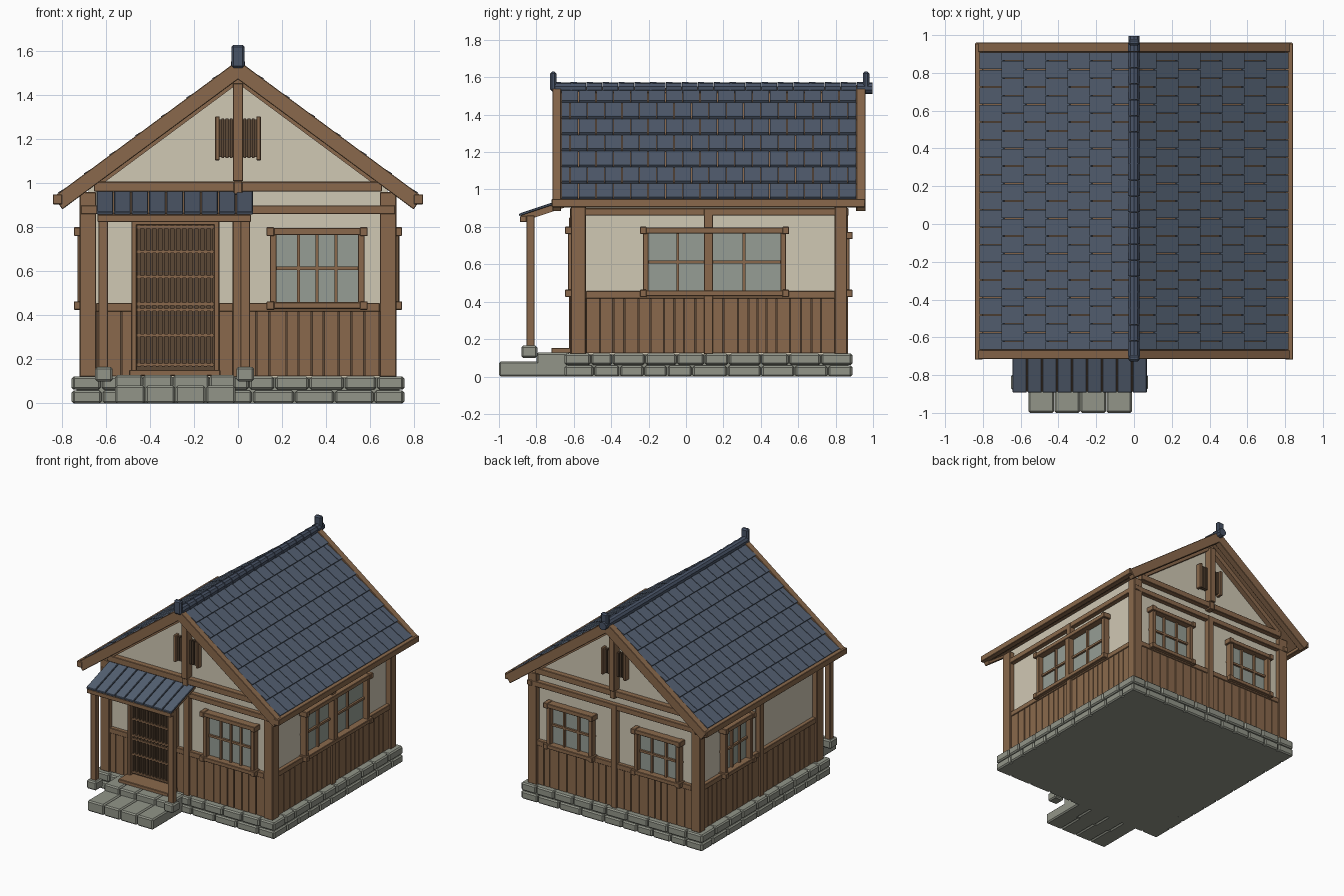
import bpy, bmesh, math, random
from mathutils import Vector

if "Cube" in bpy.data.objects:
    bpy.data.objects.remove(bpy.data.objects["Cube"])
random.seed(4)

def material(name, r, g, b):
    m = bpy.data.materials.new(name)
    lin = [(c / 255 / 12.92) if c < 11 else ((c / 255 + 0.055) / 1.055) ** 2.4 for c in (r, g, b)]
    m.diffuse_color = (*lin, 1)
    m.use_nodes = True
    m.node_tree.nodes["Principled BSDF"].inputs["Base Color"].default_value = m.diffuse_color
    return m

PLASTER = material("cream plaster", 208, 200, 180)
WOOD = material("brown wood", 138, 105, 76)
DARK = material("dark wood", 92, 72, 54)
TILE = material("blue slate", 83, 95, 113)
RIDGE = material("ridge slate", 72, 83, 102)
STONE = material("grey stone", 146, 149, 137)
GLASS = material("window glass", 150, 158, 149)

def finish(name, bm, mat, bevel=0):
    bmesh.ops.recalc_face_normals(bm, faces=bm.faces)
    me = bpy.data.meshes.new(name)
    bm.to_mesh(me)
    bm.free()
    me.materials.append(mat)
    ob = bpy.data.objects.new(name, me)
    bpy.context.collection.objects.link(ob)
    if bevel:
        mod = ob.modifiers.new("bevel", "BEVEL")
        mod.width = bevel
        mod.segments = 1
    return ob

def part(name, boxes, mat, bevel=0, warp=None):
    """One object from boxes (x0,x1,y0,y1,z0,z1), optionally (box, warp) pairs."""
    bm = bmesh.new()
    for b in boxes:
        f = warp
        if callable(b[-1]):
            b, f = b
        v = [bm.verts.new(f(x, y, z) if f else (x, y, z)) for x in b[:2] for y in b[2:4] for z in b[4:]]
        for q in ((0, 1, 3, 2), (4, 6, 7, 5), (0, 4, 5, 1), (2, 3, 7, 6), (0, 2, 6, 4), (1, 5, 7, 3)):
            bm.faces.new([v[i] for i in q])
    return finish(name, bm, mat, bevel)

# Wall planes: u runs along the wall, d outwards from it
X, YF, YB = 0.68, -0.58, 0.825
SIDES = {
    "front": lambda u, d, z: (u, YF - d, z),
    "back": lambda u, d, z: (u, YB + d, z),
    "right": lambda u, d, z: (X + d, u, z),
    "left": lambda u, d, z: (-X - d, u, z),
}

def strips(a, b, width, gap, jitter=0.25):
    """Split a..b into uneven strips with gaps between them."""
    n = max(1, round((b - a) / width))
    w = [1 + random.uniform(-jitter, jitter) for _ in range(n)]
    out, p = [], a
    for k in w:
        q = p + (b - a) * k / sum(w)
        out.append((p + gap / 2, q - gap / 2))
        p = q
    return out

# Stone foundation
part("foundation_core", [(-.735, .735, -.63, .87, 0, .118)], STONE)
stones = []
for z0, z1 in ((0, .058), (.062, .122)):
    for a, b in strips(-.755, .755, .15, .006):
        stones += [(a, b, -.65, -.56, z0, z1), (a, b, .80, .89, z0, z1)]
    for a, b in strips(-.65, .89, .15, .006):
        stones += [(.67, .757, a, b, z0, z1), (-.757, -.67, a, b, z0, z1)]
part("foundation_stones", stones, STONE, .009)

# Entrance steps
part("lower_step", [(a, b, -1, -.78, 0, .08) for a, b in strips(-.56, -.01, .138, .002, .05)], STONE, .009)
part("upper_step", [(a, b, -.80, -.62, 0, .128) for a, b in strips(-.56, -.01, .138, .002, .2)], STONE, .009)

# Plaster body with gables
bm = bmesh.new()
outline = [(-X, .115), (X, .115), (X, .99), (0, 1.49), (-X, .99)]
f = bm.faces.new([bm.verts.new((x, YF, z)) for x, z in outline])
ext = bmesh.ops.extrude_face_region(bm, geom=[f])
bmesh.ops.translate(bm, vec=(0, YB - YF, 0), verts=[v for v in ext["geom"] if isinstance(v, bmesh.types.BMVert)])
finish("plaster_walls", bm, PLASTER)

# Corner posts
part("corner_posts", [(s * .645, s * .72, y0, y1, .12, .96) for s in (-1, 1)
                      for y0, y1 in ((-.615, -.535), (.795, .862))], WOOD, .004)

# Plank dado, rails, beams and middle posts on every wall
for side, warp in SIDES.items():
    gable = side in ("front", "back")
    lo, hi = (-.645, .645) if gable else (-.535, .80)
    spans = [(lo, -.475), (-.09, -.02), (.02, hi)] if side == "front" else \
            [(lo, -.02), (.02, hi)] if gable else [(lo, .1), (.14, hi)]
    planks = [(a, b, 0, .025, .125, .42) for s in spans for a, b in strips(*s, .062, .006)]
    part(side + "_plank_backing", [(a, b, 0, .014, .125, .42) for a, b in spans], DARK, 0, warp)
    part(side + "_planks", planks, WOOD, 0, warp)
    part(side + "_dado_rail", [(a, b, 0, .032, .418, .457) for a, b in spans], WOOD, .003, warp)
    mid = 0 if gable else .12
    part(side + "_middle_post", [(mid - .024, mid + .024, 0, .04, .12, .9)], WOOD, .003, warp)
    beams = [(lo - .07, hi + .07, 0, .038, .86, .9)]
    if gable:
        beams.append((-.655, .655, 0, .045, .963, 1.008))
    part(side + "_tie_beams", beams, WOOD, .003, warp)
    if gable:
        part(side + "_king_post", [(-.023, .023, 0, .065, 1.01, 1.455), (-.02, .02, 0, .055, .95, 1.01)], WOOD, .003, warp)
        part(side + "_vent_back", [(-.09, .09, 0, .008, 1.12, 1.29)], DARK, 0, warp)
        part(side + "_vent_slats", [(x - .006, x + .006, 0, .03, 1.115, 1.295)
                                    for x in (-.07, -.05, -.03, .03, .05, .07)], DARK, 0, warp)
        part(side + "_vent_frame", [(s * .083, s * .104, 0, .045, 1.105, 1.305) for s in (-1, 1)], WOOD, .003, warp)

# Windows
def window(name, side, u0, u1, z0, z1, bars, mullion=None):
    w = SIDES[side]
    part(name + "_glass", [(u0 + .02, u1 - .02, 0, .009, z0 + .02, z1 - .02)], GLASS, 0, w)
    zm = (z0 + z1) / 2
    frame = [(u0, u0 + .03, 0, .05, z0, z1), (u1 - .03, u1, 0, .05, z0, z1),
             (u0 - .01, u1 + .01, 0, .06, z0, z0 + .03), (u0 - .01, u1 + .01, 0, .06, z1 - .032, z1)]
    for u in (u0 - .015, u1 - .02):
        frame += [(u, u + .035, 0, .066, z0 - .005, z0 + .034), (u, u + .035, 0, .066, z1 - .036, z1 + .004)]
    if mullion:
        frame.append((mullion - .024, mullion + .024, 0, .055, z0, z1))
    part(name + "_frame", frame, WOOD, .003, w)
    part(name + "_bars", [(u - .007, u + .007, 0, .026, z0, z1) for u in bars]
         + [(u0, u1, 0, .024, zm - .008, zm + .008)], WOOD, 0, w)

window("front_window", "front", .145, .575, .43, .797, (.275, .36, .445))
window("right_window", "right", -.23, .535, .43, .797, (-.045, .31), .12)
window("left_window", "left", .24, .57, .43, .797, (.36, .45))
for tag, c in (("a", .365), ("b", -.365)):
    window("back_window_" + tag, "back", c - .19, c + .19, .43, .77, (c - .06, c + .06))

# Lattice door
fw = SIDES["front"]
part("door_panel", [(-.465, -.105, 0, .012, .14, .82)], DARK, 0, fw)
part("door_slats", [(x - .006, x + .006, 0, .03, .165, .81)
                    for x in [-.45 + i * .33 / 12 for i in range(13)]], DARK, 0, fw)
part("door_rails", [(-.46, -.11, 0, .034, z - .006, z + .006)
                    for z in (.175, .31, .425, .452, .575, .69, .802)], WOOD, 0, fw)
part("door_frame", [(-.485, -.46, 0, .045, .125, .85), (-.11, -.085, 0, .045, .125, .85),
                    (-.485, -.085, 0, .045, .81, .85), (-.495, -.08, 0, .14, .125, .152)], WOOD, .003, fw)

# Main roof: t runs down the slope, n out of it
A = math.atan(.74)
C, S = math.cos(A), math.sin(A)
ROWS, STEP = 7, 1.015 / 7
for s, tag in ((1, "right"), (-1, "left")):
    def slope(t, y, n, s=s):
        return (s * (t * C + n * S), y, 1.56 - t * S + n * C)
    part(tag + "_roof_deck", [(0, 1.015, -.69, .935, -.05, -.022)], WOOD, 0, slope)
    part(tag + "_barge_boards", [(0, 1.045, -.715, -.667, -.07, 0), (0, 1.045, .91, .96, -.07, 0)], WOOD, .003, slope)
    part(tag + "_wall_rafters", [(0, .86, -.62, -.57, -.085, -.05), (0, .86, .815, .865, -.085, -.05)], WOOD, 0, slope)
    part(tag + "_eave_board", [(s * .80, s * .842, -.718, .957, .905, .95)], WOOD, .003)
    tiles = []
    for r in range(ROWS):
        t0 = r * STEP
        tilt = lambda t, y, n, t0=t0, m=slope: m(t, y, n + .016 * (t - t0) / STEP)
        edges = [-.667] + [-.667 + (i + (.5 if r % 2 else 1)) * .0928 for i in range(17)] + [.91]
        for a, b in zip(edges, edges[1:]):
            if b - a > .02 and a < .9:
                tiles.append(((t0, t0 + STEP, a + .002, min(b, .91) - .002, -.03, -.012), tilt))
    part(tag + "_roof_tiles", tiles, TILE)

# Ridge caps and end ornaments
bm = bmesh.new()
for i in range(20):
    r = bmesh.ops.create_cone(bm, cap_ends=True, segments=10, radius1=.034, radius2=.030, depth=.083)
    for v in r["verts"]:
        v.co = Vector((v.co.x, -.66 + i * .085 + v.co.z, 1.541 + v.co.y))
finish("ridge_caps", bm, RIDGE)
part("ridge_ornaments", [(-.03, .03, y - .017, y + .017, 1.525, 1.63) for y in (-.71, .963)], RIDGE, .01)

# Porch
part("porch_bases", [(x - .04, x + .04, -.88, -.795, .1, .165) for x in (-.61, .033)], STONE, .009)
part("porch_posts", [(x - .022, x + .022, -.852, -.81, .16, .86) for x in (-.613, .033)], WOOD, .003)
part("porch_beam", [(-.64, .06, -.888, -.852, .825, .858)], WOOD, .003)

def porch(x, t, n):
    return (x, -.892 + t, .857 + .337 * t + n)

part("porch_rafters", [(x - .018, x + .018, .01, .32, -.035, -.004) for x in (-.613, -.29, .033)]
     + [(-.63, .055, .01, .32, -.008, 0)], WOOD, 0, porch)
part("porch_tiles", [(a, b, 0, .32, 0, .014) for a, b in strips(-.645, .07, .0795, .005, 0)], TILE, .003, porch)
